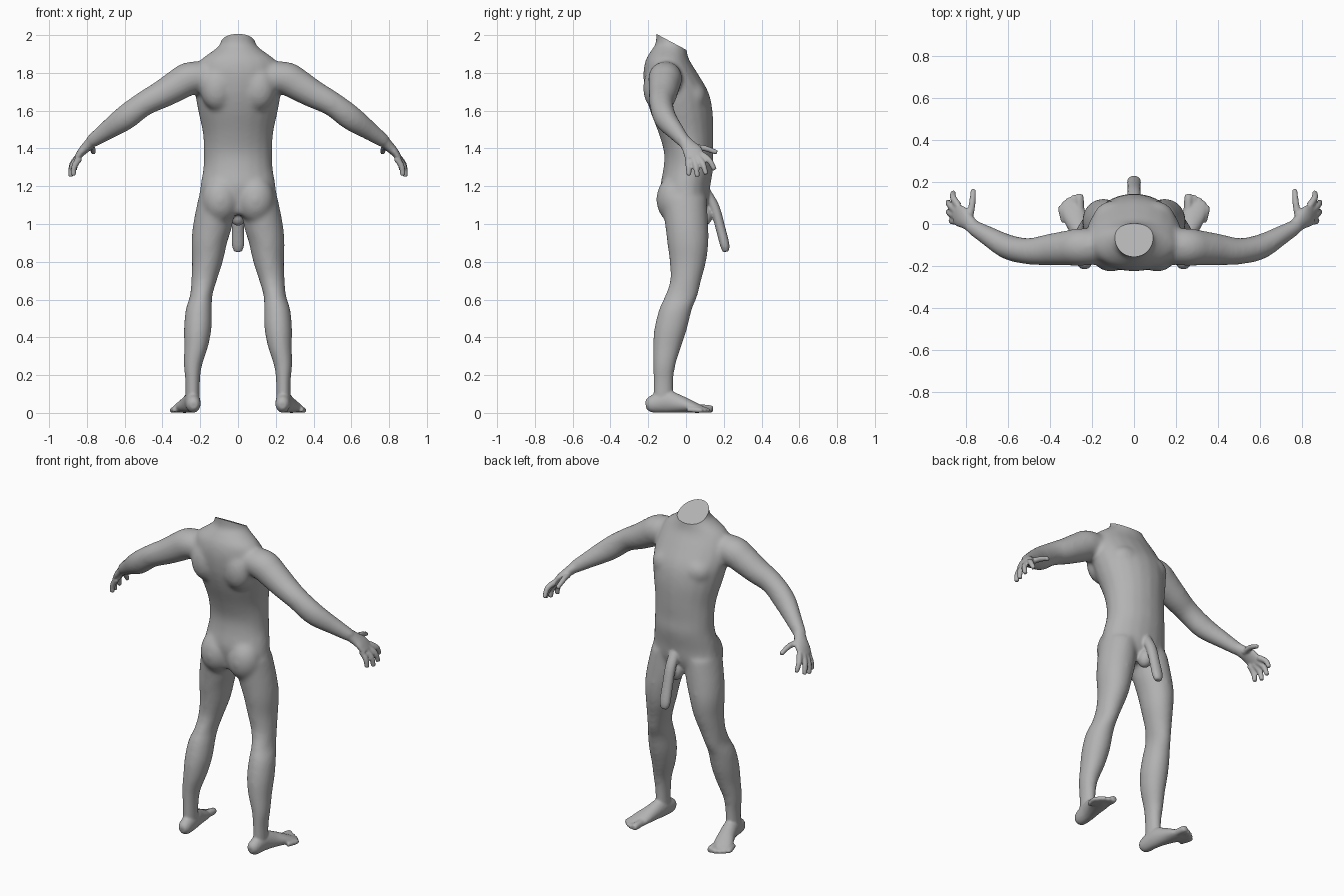
import bpy, bmesh, math
from mathutils import Vector, Matrix

if "Cube" in bpy.data.objects:
    bpy.data.objects.remove(bpy.data.objects["Cube"])

X, Y = Vector((1, 0, 0)), Vector((0, 1, 0))
SIDES = 20


def material(name, rgb):
    m = bpy.data.materials.new(name)
    m.diffuse_color = (*rgb, 1)
    m.use_nodes = True
    m.node_tree.nodes["Principled BSDF"].inputs["Base Color"].default_value = m.diffuse_color
    return m


def spline(rows, steps=5):
    """Catmull-Rom interpolation of rows of numbers."""
    out = []
    for i in range(len(rows) - 1):
        p0, p1, p2, p3 = (rows[max(i - 1, 0)], rows[i], rows[i + 1],
                          rows[min(i + 2, len(rows) - 1)])
        for s in range(steps):
            t = s / steps
            out.append([0.5 * (2 * b + (c - a) * t + (2 * a - 5 * b + 4 * c - d) * t * t
                               + (3 * b - a - 3 * c + d) * t ** 3)
                        for a, b, c, d in zip(p0, p1, p2, p3)])
    return out + [list(rows[-1])]


def tube(bm, rows, side=X, level=False, mirror=1):
    """Loft through rows (x, y, z, radius along side, other radius)."""
    rows = spline(rows)
    pts = [Vector(r[:3]) for r in rows]
    rings = []
    for i, r in enumerate(rows):
        t = (pts[min(i + 1, len(pts) - 1)] - pts[max(i - 1, 0)]).normalized()
        if level:
            t = Vector((0, 0, 1))
        u = (side - t * side.dot(t)).normalized()
        v = t.cross(u)
        ring = []
        for k in range(SIDES):
            a = 2 * math.pi * k / SIDES
            p = pts[i] + u * math.cos(a) * r[3] + v * math.sin(a) * r[4]
            ring.append(bm.verts.new((p.x * mirror, p.y, p.z)))
        rings.append(ring)
    for a, b in zip(rings, rings[1:]):
        for k in range(SIDES):
            n = (k + 1) % SIDES
            bm.faces.new((a[k], a[n], b[n], b[k]))
    bm.faces.new(rings[0][::-1])
    bm.faces.new(rings[-1])


def ball(bm, centre, radii):
    bmesh.ops.create_uvsphere(bm, u_segments=20, v_segments=14, radius=1,
                              matrix=Matrix.Translation(centre) @ Matrix.Diagonal((*radii, 1)))


def fuse(bm, voxel, smooth):
    """Merge overlapping closed parts into one smooth skin mesh."""
    bmesh.ops.recalc_face_normals(bm, faces=bm.faces)
    me = bpy.data.meshes.new("fused")
    bm.to_mesh(me)
    bm.free()
    ob = bpy.data.objects.new("fused", me)
    bpy.context.collection.objects.link(ob)
    rm = ob.modifiers.new("remesh", 'REMESH')
    rm.mode, rm.voxel_size = 'VOXEL', voxel
    sm = ob.modifiers.new("smooth", 'SMOOTH')
    sm.factor, sm.iterations = 0.5, smooth
    bpy.context.view_layer.update()
    dg = bpy.context.evaluated_depsgraph_get()
    result = bpy.data.meshes.new_from_object(ob.evaluated_get(dg))
    bpy.data.objects.remove(ob)
    new = bmesh.new()
    new.from_mesh(result)
    return new


bm = bmesh.new()

# torso and neck
torso = [(1.05, .12, -.005, .10), (1.12, .20, 0, .12), (1.2, .20, -.003, .132),
         (1.3, .184, .013, .132), (1.38, .182, .013, .13), (1.48, .187, 0, .145),
         (1.6, .212, -.025, .166), (1.7, .228, -.05, .168), (1.8, .222, -.083, .143),
         (1.87, .195, -.098, .115), (1.92, .13, -.09, .094), (1.96, .092, -.08, .08),
         (2.06, .084, -.085, .075)]
tube(bm, [(0, y, z, rx, ry) for z, rx, y, ry in torso], level=True)

for s in (1, -1):
    # leg
    tube(bm, [(.11, -.01, 1.14, .10, .12), (.133, .003, 1.0, .105, .115),
              (.152, .01, .9, .095, .11), (.162, .01, .8, .082, .097),
              (.18, -.002, .7, .068, .083), (.195, -.025, .62, .060, .087),
              (.207, -.055, .55, .070, .088), (.213, -.08, .45, .074, .088),
              (.222, -.1, .35, .064, .076), (.239, -.115, .25, .049, .060),
              (.24, -.12, .16, .039, .054), (.24, -.12, .04, .039, .055)],
         level=True, mirror=s)
    # shoulder and arm
    tube(bm, [(.14, -.11, 1.78, .08, .075), (.25, -.11, 1.772, .09, .088),
              (.32, -.115, 1.735, .084, .084), (.4, -.122, 1.688, .076, .075),
              (.5, -.13, 1.635, .064, .066), (.6, -.11, 1.56, .060, .067),
              (.7, -.055, 1.49, .047, .050), (.785, -.005, 1.43, .036, .036)],
         side=Y, mirror=s)
    # buttock, chest muscle and shoulder blade
    ball(bm, (s * .092, -.062, 1.13), (.102, .096, .125))
    ball(bm, (s * .095, .03, 1.67), (.10, .082, .085))
    ball(bm, (s * .11, -.15, 1.72), (.09, .078, .12))
bm = fuse(bm, .012, 12)

# fingers: knuckle, middle, tip
fingers = [((.838, .088, 1.365), (.862, .125, 1.335), (.862, .152, 1.285)),
           ((.85, .065, 1.352), (.878, .09, 1.315), (.886, .106, 1.262)),
           ((.848, .038, 1.348), (.878, .052, 1.305), (.886, .060, 1.25)),
           ((.838, .010, 1.35), (.866, .014, 1.305), (.872, .015, 1.255)),
           ((.785, .03, 1.405), (.772, .095, 1.402), (.766, .165, 1.378))]
# toes: base x, tip x, tip y, radius
toes = [(.258, .260, .143, .021), (.283, .288, .138, .015), (.302, .311, .126, .0145),
        (.318, .331, .108, .014), (.332, .348, .087, .014)]
for s in (1, -1):
    # palm
    tube(bm, [(.765, -.015, 1.445, .034, .032), (.795, .012, 1.415, .041, .028),
              (.825, .035, 1.385, .053, .023), (.852, .048, 1.35, .050, .016)],
         side=Y, mirror=s)
    for f in fingers:
        r = .016
        tube(bm, [(*p, r * k, r * k) for p, k in zip(f, (1.1, 1, .8))],
             side=Vector((.6, 0, .8)), mirror=s)
    # foot
    tube(bm, [(.235, -.213, .04, .018, .02), (.236, -.185, .045, .037, .044),
              (.243, -.1, .058, .043, .058), (.26, -.03, .046, .048, .046),
              (.28, .03, .032, .056, .032), (.295, .075, .021, .054, .021),
              (.298, .1, .017, .044, .014)], mirror=s)
    for bx, tx, ty, r in toes:
        tube(bm, [(bx, ty - .08, r + .004, r, r), (tx, ty - .02, r, r, r),
                  (tx, ty, r * .9, r * .7, r * .75)], mirror=s)

# groin anatomy
ball(bm, (0, .095, 1.045), (.042, .045, .055))
tube(bm, [(0, .10, 1.17, .032, .03), (0, .15, 1.09, .032, .027), (0, .182, .98, .032, .026),
          (0, .205, .89, .033, .025), (0, .211, .853, .02, .016)])
bm = fuse(bm, .007, 4)

# slanted neck cut with a flat cap
cut = bmesh.ops.bisect_plane(bm, geom=bm.verts[:] + bm.edges[:] + bm.faces[:],
                             plane_co=(0, -.145, 2.0), plane_no=(0, .47, .88),
                             clear_outer=True)
for f in bm.faces:
    f.smooth = True
rim = [e for e in bm.edges if e.is_boundary]
cap = bmesh.ops.triangle_fill(bm, edges=rim, use_beauty=True, normal=(0, .47, .88))
for f in cap["geom"]:
    if isinstance(f, bmesh.types.BMFace):
        f.material_index = 1
        f.smooth = False

mesh = bpy.data.meshes.new("body")
bm.to_mesh(mesh)
bm.free()
mesh.materials.clear()
mesh.materials.append(material("grey_skin", (.45, .45, .45)))
mesh.materials.append(material("red_cut", (.75, .005, .005)))
body = bpy.data.objects.new("body", mesh)
bpy.context.collection.objects.link(body)
